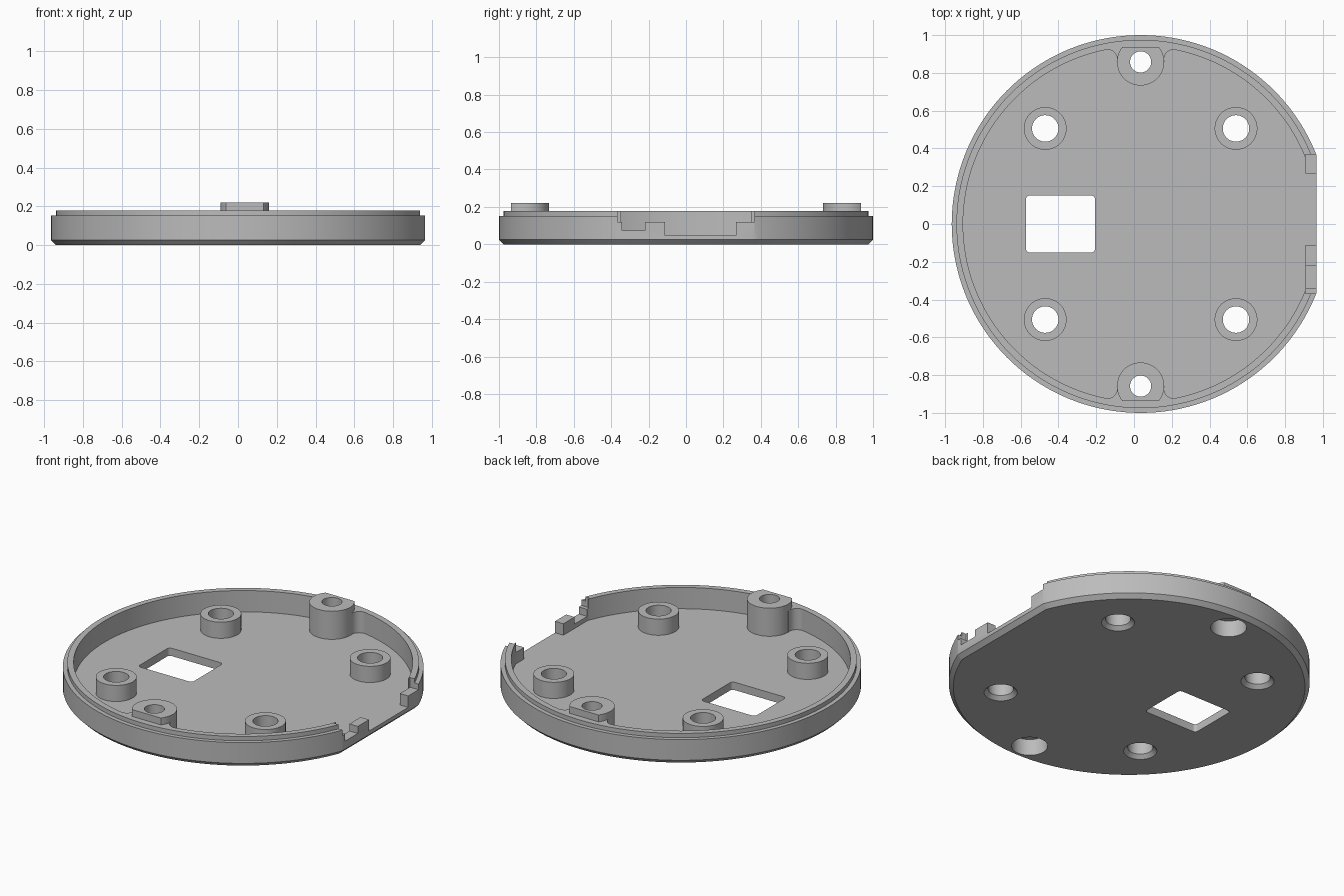
import bpy, bmesh, math
from mathutils import Vector

if "Cube" in bpy.data.objects:
    bpy.data.objects.remove(bpy.data.objects["Cube"], do_unlink=True)

CX = 0.035                      # disc centre in x
FLAT = 0.965                    # x of the flat side
FLOOR, STEP, LIP = 0.048, 0.152, 0.178

grey = bpy.data.materials.new("plain_grey")
grey.use_nodes = True
grey.diffuse_color = (0.5, 0.5, 0.5, 1)
grey.node_tree.nodes["Principled BSDF"].inputs["Base Color"].default_value = (0.5, 0.5, 0.5, 1)


def finish(bm, name):
    bmesh.ops.recalc_face_normals(bm, faces=bm.faces)
    mesh = bpy.data.meshes.new(name)
    bm.to_mesh(mesh)
    bm.free()
    mesh.materials.append(grey)
    ob = bpy.data.objects.new(name, mesh)
    bpy.context.collection.objects.link(ob)
    return ob


def lathe(name, profile, x=0, y=0, steps=64):
    """Solid of revolution about z from (radius, z) points that begin and end on the axis."""
    bm = bmesh.new()
    vs = [bm.verts.new((r, 0, z)) for r, z in profile]
    edges = [bm.edges.new(pair) for pair in zip(vs, vs[1:])]
    bmesh.ops.spin(bm, geom=vs + edges, axis=(0, 0, 1), cent=(0, 0, 0),
                   angle=2 * math.pi, steps=steps)
    bmesh.ops.remove_doubles(bm, verts=bm.verts, dist=1e-5)
    bmesh.ops.dissolve_limit(bm, angle_limit=0.001, verts=bm.verts, edges=bm.edges)
    bmesh.ops.translate(bm, verts=bm.verts, vec=(x, y, 0))
    return finish(bm, name)


def cylinder(name, r, z0, z1, x, y, steps=64):
    return lathe(name, [(0, z0), (r, z0), (r, z1), (0, z1)], x, y, steps)


def prism(name, points, direction):
    """Extrude a planar polygon along a direction."""
    bm = bmesh.new()
    face = bm.faces.new([bm.verts.new(p) for p in points])
    ext = bmesh.ops.extrude_face_region(bm, geom=[face], use_keep_orig=True)
    moved = [v for v in ext["geom"] if isinstance(v, bmesh.types.BMVert)]
    bmesh.ops.translate(bm, verts=moved, vec=Vector(direction))
    return finish(bm, name)


def box(name, x0, x1, y0, y1, z0, z1):
    return prism(name, [(x0, y0, z0), (x1, y0, z0), (x1, y1, z0), (x0, y1, z0)], (0, 0, z1 - z0))


def combine(target, other, operation):
    mod = target.modifiers.new("cut", "BOOLEAN")
    mod.operation, mod.solver, mod.object = operation, "EXACT", other
    bpy.context.view_layer.objects.active = target
    bpy.ops.object.modifier_apply(modifier=mod.name)
    bpy.data.objects.remove(other, do_unlink=True)


# Round tray: chamfered foot, stepped rim and recessed floor
tray = lathe("round_tray", [(0, 0), (0.975, 0), (1, 0.025), (1, STEP), (0.975, STEP),
                            (0.975, LIP), (0.94, LIP), (0.94, FLOOR), (0, FLOOR)], CX, 0, 144)

# Open the rim on the flat side, then add the notched low wall
combine(tray, box("side_opening", 0.908, 1.2, -0.367, 0.367, FLOOR, 0.4), "DIFFERENCE")
low, high, base = 0.075, 0.118, 0.035
notched = [(-0.367, base), (-0.112, base), (-0.112, high), (-0.22, high),
           (-0.22, low), (-0.342, low), (-0.342, high), (-0.367, high)]
combine(tray, prism("notched_wall", [(0.908, y, z) for y, z in notched], (0.08, 0, 0)), "UNION")
combine(tray, box("short_wall", 0.908, 0.988, 0.267, 0.367, base, high), "UNION")

# Flat side with its bottom chamfer
combine(tray, box("flat_cut", FLAT, 1.3, -0.8, 0.8, -0.2, 0.5), "DIFFERENCE")
wedge = [(FLAT - 0.035, -0.8, -0.01), (FLAT + 0.025, -0.8, 0.05), (FLAT + 0.025, -0.8, -0.01)]
combine(tray, prism("chamfer_cut", wedge, (0, 1.6, 0)), "DIFFERENCE")

# Screw bosses blended into the rim, at front and back
BY, BR, FR = 0.858, 0.125, 0.05
fy = ((0.94 - FR) ** 2 + BY ** 2 - (BR + FR) ** 2) / (2 * BY)
fx = math.sqrt((0.94 - FR) ** 2 - fy ** 2)
for s in (-1, 1):
    web = box("boss_web", CX - fx, CX + fx, *sorted((s * BY, s * 0.95)), 0.03, LIP)
    for side in (-1, 1):
        combine(web, cylinder("fillet", FR, -0.1, 0.4, CX + side * fx, s * fy, 48), "DIFFERENCE")
    combine(tray, web, "UNION")
    boss = cylinder("boss", BR, 0.03, 0.22, CX, s * BY)
    combine(boss, box("boss_trim", -0.5, 0.5, *sorted((s * 0.936, s * 1.2)), -0.1, 0.5), "DIFFERENCE")
    combine(tray, boss, "UNION")
    # Stepped hole: wide below, narrow above
    combine(tray, lathe("boss_hole", [(0, -0.1), (0.1, -0.1), (0.1, 0.1), (0.056, 0.1),
                                      (0.056, 0.4), (0, 0.4)], CX, s * BY), "DIFFERENCE")

# Four standoffs with holes countersunk from below
for sx in (-1, 1):
    for sy in (-1, 1):
        x, y = CX + sx * 0.505, sy * 0.506
        combine(tray, cylinder("standoff", 0.113, 0.03, 0.147, x, y), "UNION")
        combine(tray, lathe("standoff_hole", [(0, -0.02), (0.112, -0.02), (0.07, 0.022),
                                              (0.07, 0.3), (0, 0.3)], x, y), "DIFFERENCE")

# Rectangular window with rounded corners
corners, R = [], 0.02
for i, (x, y) in enumerate([(-0.206, 0.151), (-0.572, 0.151), (-0.572, -0.151), (-0.206, -0.151)]):
    ox = x - R if x > -0.4 else x + R
    oy = y - R if y > 0 else y + R
    for k in range(7):
        a = math.pi / 2 * (i + k / 6)
        corners.append((ox + R * math.cos(a), oy + R * math.sin(a), -0.1))
combine(tray, prism("window_cut", corners, (0, 0, 0.3)), "DIFFERENCE")

# Smooth round walls, crisp edges
bpy.ops.object.select_all(action="DESELECT")
tray.select_set(True)
bpy.context.view_layer.objects.active = tray
bpy.ops.object.shade_smooth_by_angle(angle=math.radians(25))
